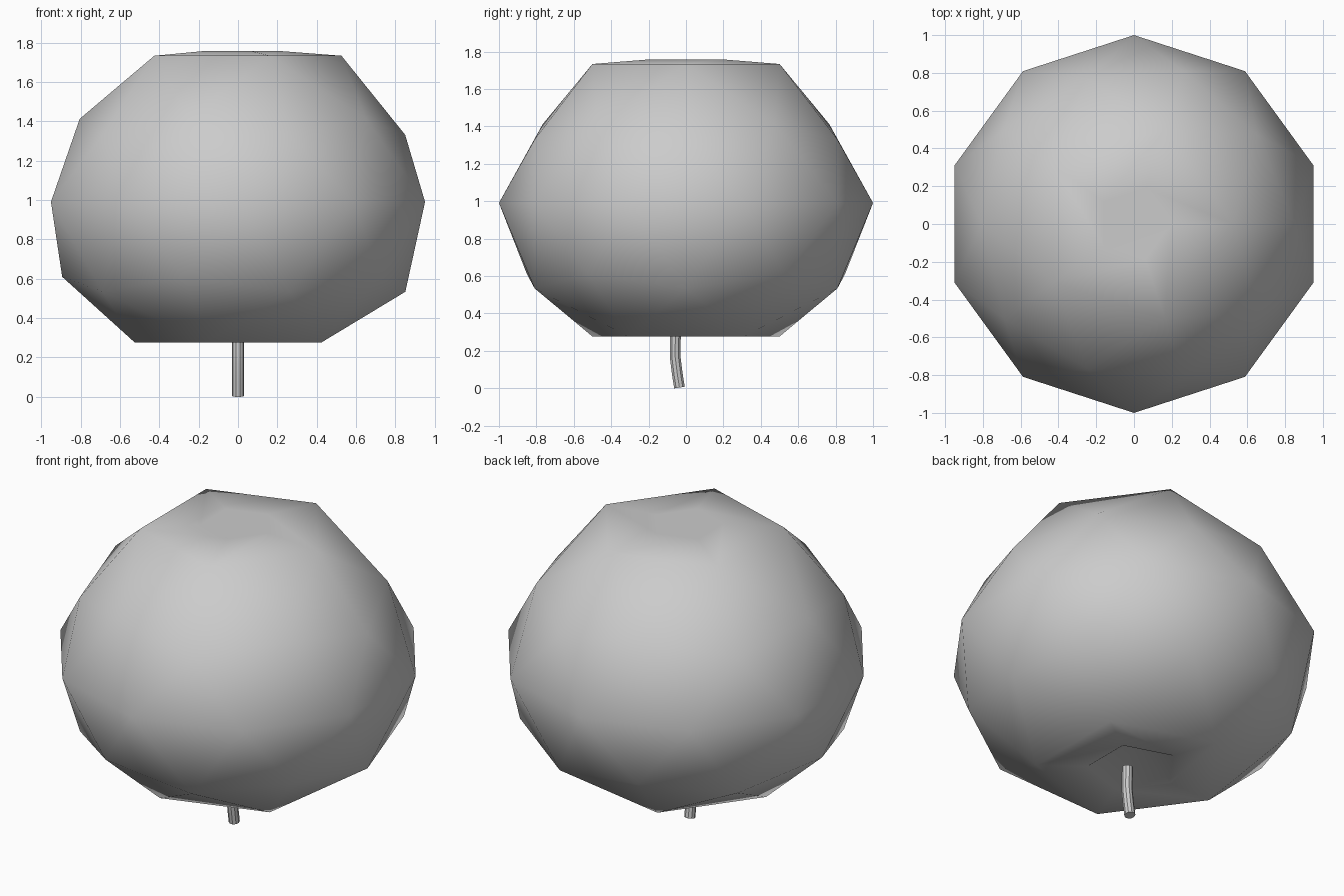
import bpy
import bmesh
from math import atan2, cos, sin, hypot

cube = bpy.data.objects.get("Cube")
if cube:
    bpy.data.objects.remove(cube, do_unlink=True)

grey = bpy.data.materials.new("plain_grey")
grey.use_nodes = True
colour = (0.6, 0.6, 0.6, 1)
grey.diffuse_color = colour
grey.node_tree.nodes["Principled BSDF"].inputs["Base Color"].default_value = colour

# Rings of the fruit: unit-sphere height -> (height, radius)
RINGS = {
    0.851: (1.734, 0.526), 0.526: (1.413, 0.805), 0.447: (1.332, 0.85),
    0.0: (0.991, 1.0),
    -0.447: (0.61, 0.894), -0.526: (0.534, 0.851), -0.851: (0.277, 0.526),
}


def dent_pole(bm, pole, rim_radius, rim_z, centre_z):
    """Replace a pole by a small rim with a hollow inside it."""
    outer = [e.other_vert(pole) for e in pole.link_edges]
    outer.sort(key=lambda v: atan2(v.co.y, v.co.x))
    bm.verts.remove(pole)
    rim = []
    for v in outer:
        a = atan2(v.co.y, v.co.x)
        rim.append(bm.verts.new((rim_radius * cos(a), rim_radius * sin(a), rim_z)))
    centre = bm.verts.new((0, 0, centre_z))
    for i in range(len(outer)):
        j = (i + 1) % len(outer)
        bm.faces.new((outer[i], outer[j], rim[j], rim[i]))
        bm.faces.new((rim[i], rim[j], centre))


# Fruit body: coarse icosphere, flattened ring by ring
bm = bmesh.new()
bmesh.ops.create_icosphere(bm, subdivisions=2, radius=1)
top = max(bm.verts, key=lambda v: v.co.z)
bottom = min(bm.verts, key=lambda v: v.co.z)
for v in bm.verts:
    if v in (top, bottom):
        continue
    level = min(RINGS, key=lambda h: abs(h - v.co.z))
    z, radius = RINGS[level]
    scale = radius / hypot(v.co.x, v.co.y)
    v.co = (v.co.x * scale, v.co.y * scale, z)
dent_pole(bm, top, 0.2, 1.759, 1.72)
dent_pole(bm, bottom, 0.25, 0.282, 0.44)
bmesh.ops.recalc_face_normals(bm, faces=bm.faces)
for f in bm.faces:
    f.smooth = True
mesh = bpy.data.meshes.new("fruit_body")
bm.to_mesh(mesh)
bm.free()
mesh.materials.append(grey)
body = bpy.data.objects.new("fruit_body", mesh)
bpy.context.collection.objects.link(body)

# Stem: bent round rod hanging out of the lower hollow
curve = bpy.data.curves.new("stem", "CURVE")
curve.dimensions = "3D"
curve.bevel_depth = 0.03
curve.bevel_resolution = 3
curve.use_fill_caps = True
path = [(0, -0.035, 0.004), (0, -0.047, 0.08), (0, -0.058, 0.17),
        (0, -0.058, 0.22), (0, -0.055, 0.31)]
spline = curve.splines.new("POLY")
spline.points.add(len(path) - 1)
for point, co in zip(spline.points, path):
    point.co = (*co, 1)
curve.materials.append(grey)
stem = bpy.data.objects.new("stem", curve)
bpy.context.collection.objects.link(stem)
bpy.ops.object.select_all(action="DESELECT")
stem.select_set(True)
bpy.context.view_layer.objects.active = stem
bpy.ops.object.convert(target="MESH")
bpy.ops.object.shade_smooth_by_angle()
